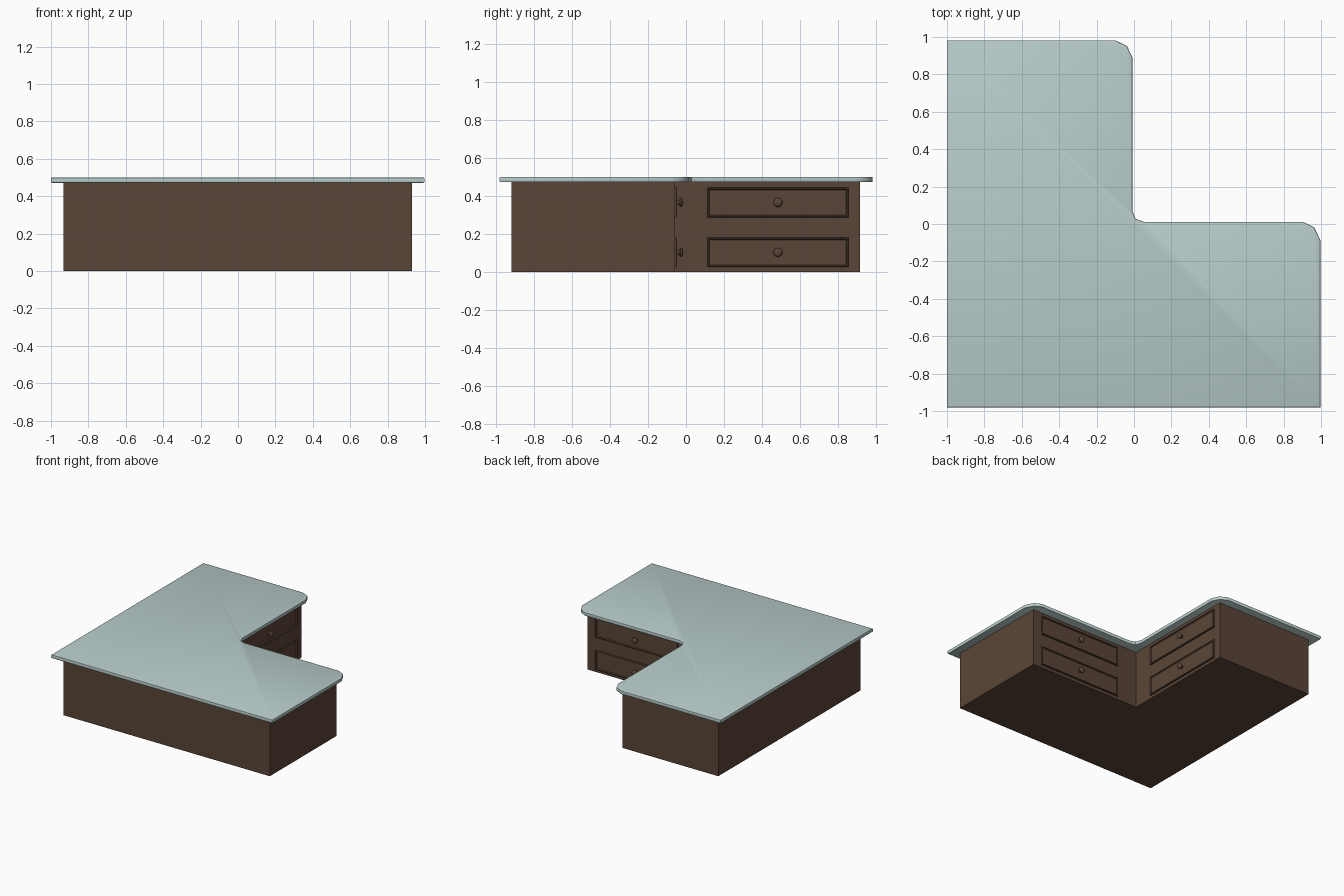
import bpy, bmesh, math
from mathutils import Matrix, Vector

if "Cube" in bpy.data.objects:
    bpy.data.objects.remove(bpy.data.objects["Cube"])


def material(name, rgb):
    m = bpy.data.materials.new(name)
    m.diffuse_color = (*rgb, 1)
    m.use_nodes = True
    m.node_tree.nodes["Principled BSDF"].inputs["Base Color"].default_value = m.diffuse_color
    return m


wood = material("dark_wood", (0.102, 0.06, 0.038))
glaze = material("pale_stone", (0.48, 0.61, 0.60))


def finish(name, bm, mat, smooth=None):
    bmesh.ops.recalc_face_normals(bm, faces=bm.faces[:])
    me = bpy.data.meshes.new(name)
    bm.to_mesh(me)
    bm.free()
    ob = bpy.data.objects.new(name, me)
    bpy.context.collection.objects.link(ob)
    me.materials.append(mat)
    if smooth:
        bpy.ops.object.select_all(action='DESELECT')
        ob.select_set(True)
        bpy.context.view_layer.objects.active = ob
        bpy.ops.object.shade_smooth_by_angle(angle=math.radians(smooth))
    return ob


def slab(outline, z0, z1):
    bm = bmesh.new()
    face = bm.faces.new([bm.verts.new((x, y, z0)) for x, y in outline])
    new = bmesh.ops.extrude_face_region(bm, geom=[face])["geom"]
    verts = [v for v in new if isinstance(v, bmesh.types.BMVert)]
    bmesh.ops.translate(bm, verts=verts, vec=(0, 0, z1 - z0))
    return bm


# L-shaped cabinet
X, Y = -0.07, -0.06  # inner face planes
finish("cabinet", slab([(-0.933, -0.918), (0.93, -0.918), (0.93, Y), (X, Y),
                        (X, 0.916), (-0.933, 0.916)], 0, 0.474), wood)

# Countertop with rounded front corners and eased edges
bm = slab([(-1, -0.981), (0.996, -0.981), (0.996, -0.085), (0.963, -0.018), (0.903, 0.012),
           (0.052, 0.012), (0.008, 0.028), (-0.008, 0.068), (-0.008, 0.89),
           (-0.038, 0.952), (-0.1, 0.982), (-1, 0.982)], 0.472, 0.5)
bmesh.ops.recalc_face_normals(bm, faces=bm.faces[:])
rims = [e for e in bm.edges if abs(e.verts[0].co.z - e.verts[1].co.z) < 1e-4]
bmesh.ops.bevel(bm, geom=rims, offset=0.005, segments=2, profile=0.5, affect='EDGES')
finish("countertop", bm, glaze, 40)


# Drawer fronts: framed panel plus turned knob, built facing local +z
def frame_matrix(u, w, origin):
    m = Matrix((Vector(u), Vector((0, 0, 1)), Vector(w))).transposed().to_4x4()
    return Matrix.Translation(origin) @ m


def drawer(name, mat):
    bm = bmesh.new()
    # stepped rectangles: (inset, height)
    rings = []
    for inset, h in [(0, -0.005), (0, 0.010), (0.003, 0.013), (0.008, 0.013),
                     (0.012, 0.005), (0.016, 0.005)]:
        a, b = 0.371 - inset, 0.078 - inset
        rings.append([bm.verts.new((x, y, h)) for x, y in
                      [(-a, -b), (a, -b), (a, b), (-a, b)]])
    for r, s in zip(rings, rings[1:]):
        for i in range(4):
            j = (i + 1) % 4
            bm.faces.new((r[i], r[j], s[j], s[i]))
    bm.faces.new(rings[0])
    bm.faces.new(rings[-1])
    bm.transform(mat)
    finish(name + "_front", bm, wood)

    bm = bmesh.new()
    prof = [(0, 0.003), (0.012, 0.003), (0.010, 0.022), (0.020, 0.026), (0.024, 0.032),
            (0.022, 0.039), (0.014, 0.044), (0, 0.046)]
    vs = [bm.verts.new((r, 0, h)) for r, h in prof]
    edges = [bm.edges.new(p) for p in zip(vs, vs[1:])]
    bmesh.ops.spin(bm, geom=vs + edges, cent=(0, 0, 0), axis=(0, 0, 1),
                   angle=2 * math.pi, steps=16)
    bmesh.ops.remove_doubles(bm, verts=bm.verts[:], dist=1e-5)
    bm.transform(mat)
    finish(name + "_knob", bm, wood, 45)


for level, z in (("upper", 0.365), ("lower", 0.102)):
    drawer(level + "_side_drawer", frame_matrix((0, 1, 0), (1, 0, 0), (X, 0.484, z)))
    drawer(level + "_back_drawer", frame_matrix((-1, 0, 0), (0, 1, 0), (0.484, Y, z)))
